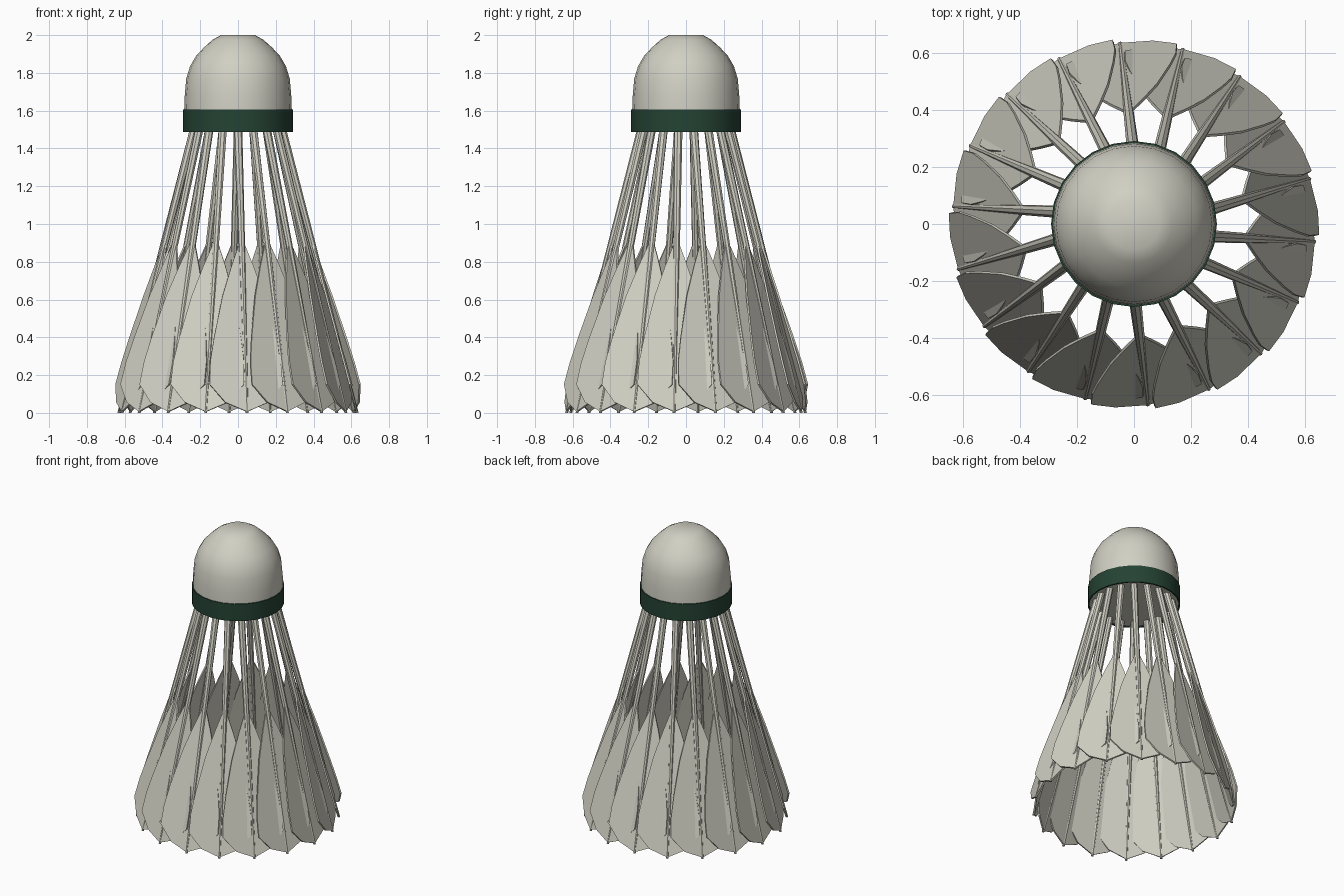
import bpy, bmesh, math
from mathutils import Vector, Matrix

if "Cube" in bpy.data.objects:
    bpy.data.objects.remove(bpy.data.objects["Cube"])


def material(name, rgb):
    m = bpy.data.materials.new(name)
    m.diffuse_color = (*rgb, 1)
    m.use_nodes = True
    m.node_tree.nodes["Principled BSDF"].inputs["Base Color"].default_value = m.diffuse_color
    return m


CREAM = material("cream", (0.64, 0.63, 0.55))
GREEN = material("dark green", (0.018, 0.055, 0.034))


def make_object(name, bm, mat, smooth=False):
    bmesh.ops.recalc_face_normals(bm, faces=bm.faces)
    me = bpy.data.meshes.new(name)
    bm.to_mesh(me)
    bm.free()
    me.materials.append(mat)
    ob = bpy.data.objects.new(name, me)
    bpy.context.collection.objects.link(ob)
    if smooth:
        bpy.ops.object.select_all(action='DESELECT')
        ob.select_set(True)
        bpy.context.view_layer.objects.active = ob
        bpy.ops.object.shade_smooth_by_angle(angle=math.radians(40))
    return ob


def lathe(name, profile, mat, sides=24, closed=False):
    bm = bmesh.new()
    rings = [[bm.verts.new((r * math.cos(2 * math.pi * i / sides),
                            r * math.sin(2 * math.pi * i / sides), z))
              for i in range(sides)] for r, z in profile]
    pairs = list(zip(rings, rings[1:]))
    if closed:
        pairs.append((rings[-1], rings[0]))
    else:
        bm.faces.new(rings[0])
        bm.faces.new(rings[-1])
    for a, b in pairs:
        for i in range(sides):
            j = (i + 1) % sides
            bm.faces.new((a[i], a[j], b[j], b[i]))
    return make_object(name, bm, mat, True)


# Rounded cork head and its band
lathe("cork_head", [(0.283, 1.495), (0.285, 1.6), (0.282, 1.68), (0.274, 1.77),
                    (0.254, 1.835), (0.222, 1.89), (0.18, 1.935),
                    (0.135, 1.975), (0.09, 2.0)], CREAM)
lathe("band", [(0.281, 1.487), (0.291, 1.487), (0.291, 1.605), (0.281, 1.605)],
      GREEN, closed=True)


# Stem centre line: radial, sideways and height
def stem_point(z):
    k = 1 - z / 1.5
    return Vector((0.237 + 0.395 * k, 0.048 * k, z))


COUNT = 18
TILT = math.radians(10.5)
SIDE = Vector((-math.sin(TILT), math.cos(TILT), 0))
# Vane outline: height and half width
OUTLINE = [(0.90, 0.012), (0.78, 0.058), (0.62, 0.112), (0.40, 0.165),
           (0.27, 0.190), (0.15, 0.197), (0.055, 0.115), (0.006, 0.0)]

for n in range(COUNT):
    turn = Matrix.Rotation(math.radians(10 + 360 / COUNT * n), 4, 'Z')

    # Tapered quill
    bm = bmesh.new()
    rings = []
    for z, rad in ((1.52, 0.023), (0.9, 0.018), (0.0, 0.008)):
        c = stem_point(z)
        rings.append([bm.verts.new(turn @ (c + Vector((
            rad * math.cos(math.tau * i / 8),
            rad * math.sin(math.tau * i / 8), 0)))) for i in range(8)])
    for a, b in zip(rings, rings[1:]):
        for i in range(8):
            j = (i + 1) % 8
            bm.faces.new((a[i], a[j], b[j], b[i]))
    bm.faces.new(rings[0])
    bm.faces.new(rings[-1])
    make_object(f"quill_{n + 1}", bm, CREAM, True)

    # Flat overlapping vane, as a thin plate
    bm = bmesh.new()
    out = Vector((math.cos(TILT), math.sin(TILT), 0.25)) * 0.005
    pts = [stem_point(z) + SIDE * w for z, w in OUTLINE]
    pts += [stem_point(z) - SIDE * w for z, w in reversed(OUTLINE[:-1])]
    front = [bm.verts.new(turn @ (p + out)) for p in pts]
    back = [bm.verts.new(turn @ (p - out)) for p in pts]
    bm.faces.new(front)
    bm.faces.new(back[::-1])
    for i in range(len(pts)):
        j = (i + 1) % len(pts)
        bm.faces.new((front[i], back[i], back[j], front[j]))
    make_object(f"vane_{n + 1}", bm, CREAM)
